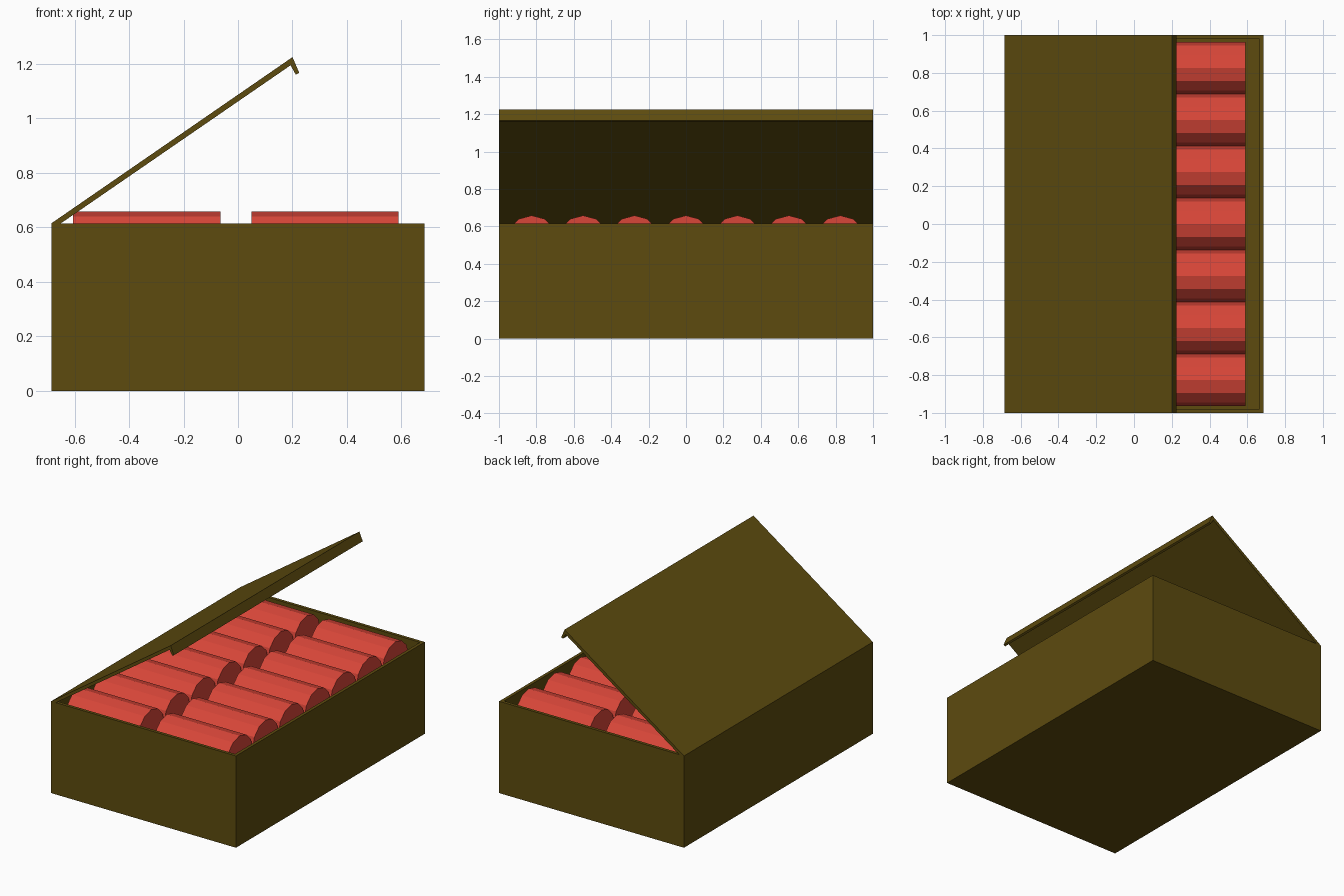
import bpy, bmesh, math
from mathutils import Matrix

default = bpy.data.objects.get("Cube")
if default:
    bpy.data.objects.remove(default, do_unlink=True)


def material(name, rgb):
    m = bpy.data.materials.new(name)
    m.use_nodes = True
    m.diffuse_color = (*rgb, 1)
    m.node_tree.nodes["Principled BSDF"].inputs["Base Color"].default_value = (*rgb, 1)
    return m


def finish(bm, name, mat):
    bmesh.ops.recalc_face_normals(bm, faces=bm.faces)
    mesh = bpy.data.meshes.new(name)
    bm.to_mesh(mesh)
    bm.free()
    mesh.materials.append(mat)
    obj = bpy.data.objects.new(name, mesh)
    bpy.context.collection.objects.link(obj)
    return obj


olive = material("olive wood", (0.109, 0.07, 0.0045))
red = material("red paper", (0.69, 0.061, 0.04))

HALF_X, HALF_Y, HEIGHT, WALL = 0.685, 1.0, 0.615, 0.03
RADIUS, LENGTH, TOP = 0.1375, 0.54, 0.658
LAYERS = (TOP - RADIUS, TOP - 3 * RADIUS)
FLOOR = LAYERS[-1] - RADIUS

# Open box: inset the top face and sink it to the floor
bm = bmesh.new()
bmesh.ops.create_cube(bm, size=1, matrix=Matrix.Translation((0, 0, HEIGHT / 2))
                      @ Matrix.Diagonal((2 * HALF_X, 2 * HALF_Y, HEIGHT, 1)))
top = max(bm.faces, key=lambda f: f.calc_center_median().z)
bmesh.ops.inset_region(bm, faces=[top], thickness=WALL)
sunk = bmesh.ops.extrude_face_region(bm, geom=[top])
bmesh.ops.delete(bm, geom=[top], context='FACES_ONLY')
for v in sunk["geom"]:
    if isinstance(v, bmesh.types.BMVert):
        v.co.z = FLOOR
finish(bm, "box", olive)

# Raised lid: side profile with a short lip, extruded along the hinge
profile = [(-HALF_X, HEIGHT), (0.2, 1.225), (0.225, 1.167),
           (0.212, 1.161), (0.193, 1.195), (-0.65, HEIGHT)]
bm = bmesh.new()
side = bm.faces.new([bm.verts.new((x, -HALF_Y, z)) for x, z in profile])
ext = bmesh.ops.extrude_face_region(bm, geom=[side])
bmesh.ops.translate(bm, vec=(0, 2 * HALF_Y, 0),
                    verts=[v for v in ext["geom"] if isinstance(v, bmesh.types.BMVert)])
finish(bm, "lid", olive)

# Twelve-sided sticks: two columns of seven, stacked in two layers
bm = bmesh.new()
bmesh.ops.create_cone(bm, cap_ends=True, segments=12, radius1=RADIUS, radius2=RADIUS,
                      depth=LENGTH, matrix=Matrix.Rotation(math.pi / 2, 4, 'Y'))
first = finish(bm, "stick", red)
mesh = first.data
bpy.data.objects.remove(first)
for layer, z in zip(("upper", "lower"), LAYERS):
    for column, x in (("right", -0.335), ("left", 0.32)):
        for i in range(7):
            stick = bpy.data.objects.new(f"{layer}_{column}_stick_{i + 1}", mesh)
            stick.location = (x, (i - 3) * 2 * RADIUS, z)
            bpy.context.collection.objects.link(stick)
